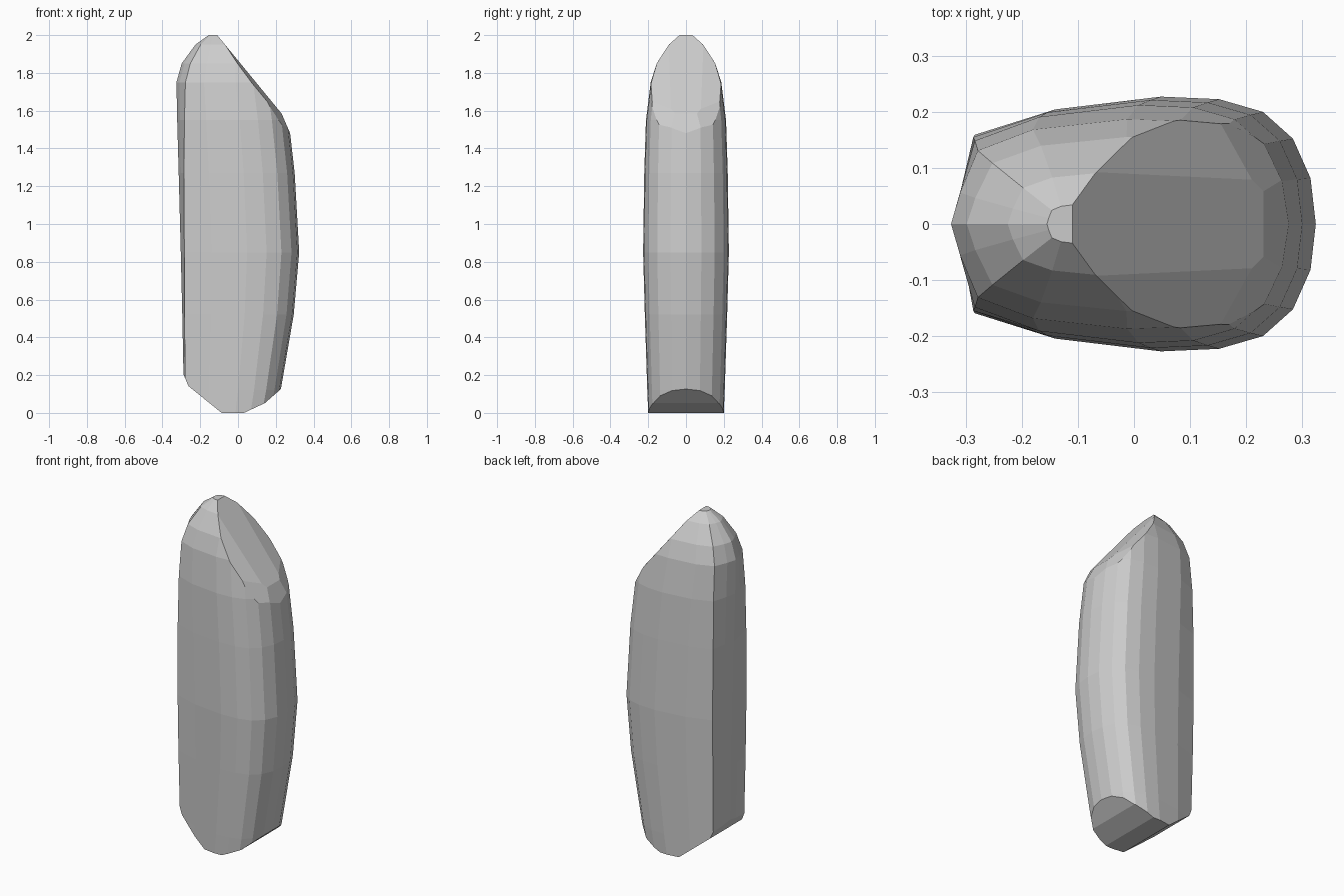
import bpy, bmesh
from mathutils import Vector

if "Cube" in bpy.data.objects:
    bpy.data.objects.remove(bpy.data.objects["Cube"])

# Half of the plan section (unit size); the rear-left corner varies with height
def section(corner):
    half = [(1, 0), (.97, .36), (.87, .67), (.70, .88), (.45, .98), (.12, 1),
            (-.48, .90), (-corner, .70), (-corner * .25 - .735, .30), (-1, 0)]
    return half + [(x, -y) for x, y in half[-2:0:-1]]

# Stations: z, x min, x max, half depth, corner squareness
stations = [
    (0.00, -.286, .200, .200, .97), (0.12, -.287, .226, .205, .97),
    (0.52, -.295, .295, .218, .96), (0.85, -.303, .324, .227, .94),
    (1.27, -.314, .300, .221, .91), (1.55, -.322, .268, .212, .87),
    (1.75, -.326, .235, .187, .83), (1.85, -.298, .210, .155, .82),
    (1.95, -.225, .080, .092, .82), (2.00, -.155, -.060, .035, .82),
]

# Loft the stone body through the stations
bm = bmesh.new()
rings = []
for z, x0, x1, d, c in stations:
    mid, half = (x0 + x1) / 2, (x1 - x0) / 2
    rings.append([bm.verts.new((mid + half * u, d * v, z)) for u, v in section(c)])
n = len(rings[0])
for a, b in zip(rings, rings[1:]):
    for i in range(n):
        j = (i + 1) % n
        bm.faces.new((a[i], a[j], b[j], b[i]))
bm.faces.new(rings[0][::-1])
bm.faces.new(rings[-1])

# Slice off everything beyond a plane and close the opening
def chip(point, normal):
    bmesh.ops.bisect_plane(bm, geom=bm.verts[:] + bm.edges[:] + bm.faces[:], dist=1e-5,
                           plane_co=Vector(point), plane_no=Vector(normal).normalized(),
                           clear_outer=True)
    bmesh.ops.holes_fill(bm, edges=[e for e in bm.edges if e.is_boundary], sides=0)

# Long slope at the top, with softened shoulders
chip((.05, 0, 1.805), (.78, 0, .64))
chip((.235, 0, 1.575), (.92, 0, .40))
for s in (1, -1):
    chip((.08, s * .13, 1.755), (.74, s * .18, .60))
    chip((.20, s * .13, 1.595), (.85, s * .30, .45))

# Bevelled underside
chip((.22, 0, .12), (.66, 0, -.75))
chip((.16, 0, .06), (.42, 0, -.90))
chip((-.287, 0, .20), (-.92, 0, -.39))
chip((-.26, 0, .14), (-.63, 0, -.78))

bmesh.ops.remove_doubles(bm, verts=bm.verts[:], dist=1e-4)
bmesh.ops.recalc_face_normals(bm, faces=bm.faces[:])
mesh = bpy.data.meshes.new("standing_stone")
bm.to_mesh(mesh)
bm.free()
bpy.context.collection.objects.link(bpy.data.objects.new("standing_stone", mesh))
